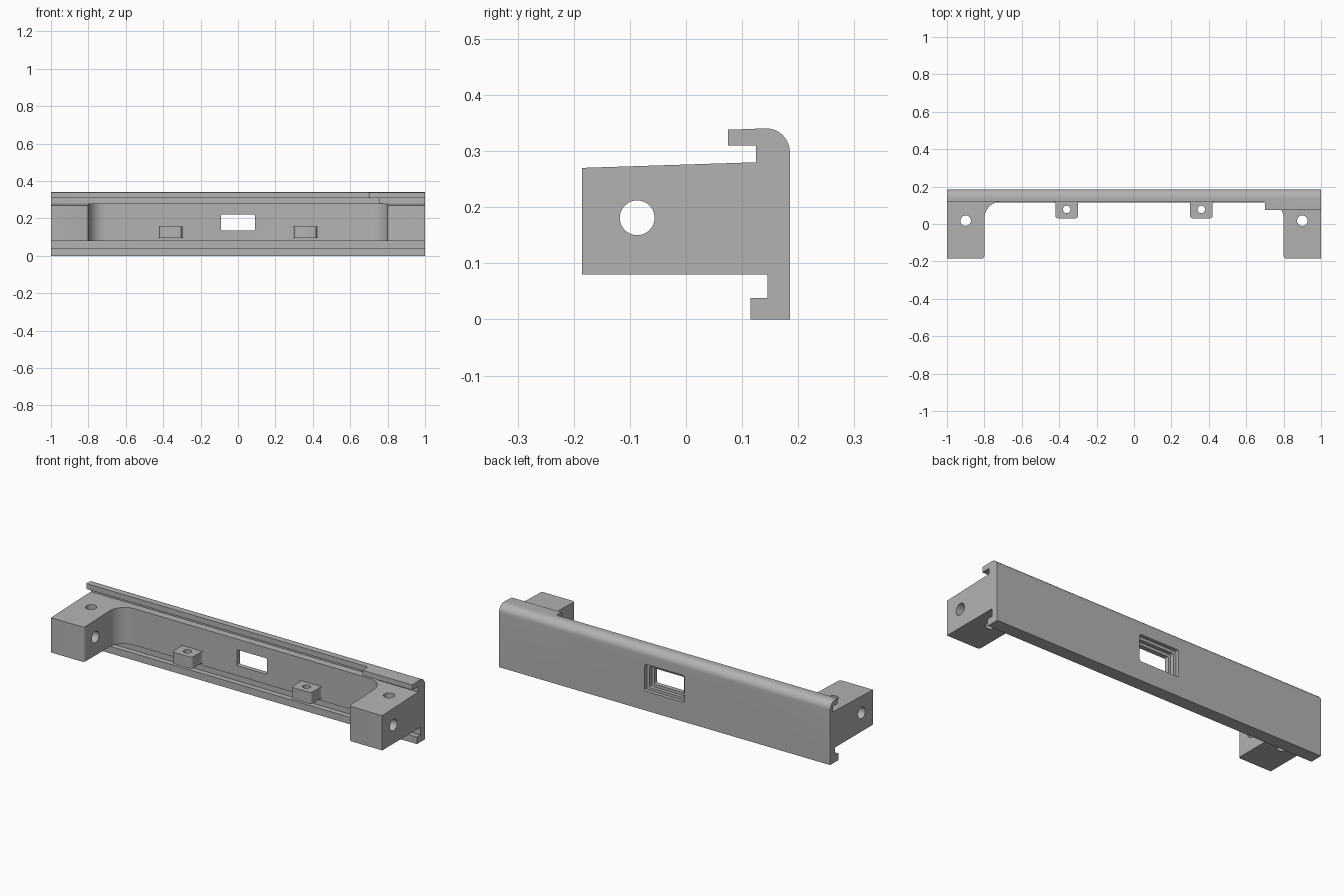
import bpy, bmesh, math
from mathutils import Vector

if "Cube" in bpy.data.objects:
    bpy.data.objects.remove(bpy.data.objects["Cube"], do_unlink=True)

grey = bpy.data.materials.new("light grey")
grey.use_nodes = True
COLOUR = (0.45, 0.45, 0.45, 1)
grey.diffuse_color = COLOUR
grey.node_tree.nodes["Principled BSDF"].inputs["Base Color"].default_value = COLOUR


def rounded(corners, steps=10):
    """Outline from (u, v, radius) corners, each filleted by its radius."""
    out = []
    for i, (u, v, r) in enumerate(corners):
        p = Vector((u, v))
        if r == 0:
            out.append(p)
            continue
        a = (Vector(corners[i - 1][:2]) - p).normalized()
        b = (Vector(corners[(i + 1) % len(corners)][:2]) - p).normalized()
        half = a.angle(b) / 2
        centre = p + (a + b).normalized() * (r / math.sin(half))
        start = p + a * (r / math.tan(half)) - centre
        end = p + b * (r / math.tan(half)) - centre
        sweep = start.angle(end)
        for k in range(steps + 1):
            t = k / steps
            out.append(centre + (start * math.sin((1 - t) * sweep)
                                 + end * math.sin(t * sweep)) / math.sin(sweep))
    return out


def rect(u0, u1, v0, v1, r=0):
    return rounded([(u0, v0, r), (u1, v0, r), (u1, v1, r), (u0, v1, r)])


def circle(u, v, r, n=40):
    return [Vector((u + r * math.cos(math.tau * k / n), v + r * math.sin(math.tau * k / n)))
            for k in range(n)]


def prism(name, outline, axis, lo, hi):
    """Extrude a 2D outline along x, y or z."""
    place = {"x": lambda p, w: (w, p.x, p.y),
             "y": lambda p, w: (p.x, w, p.y),
             "z": lambda p, w: (p.x, p.y, w)}[axis]
    bm = bmesh.new()
    rings = [[bm.verts.new(place(p, w)) for p in outline] for w in (lo, hi)]
    bm.faces.new(rings[0])
    bm.faces.new(rings[1])
    n = len(outline)
    for i in range(n):
        j = (i + 1) % n
        bm.faces.new((rings[0][i], rings[0][j], rings[1][j], rings[1][i]))
    bmesh.ops.recalc_face_normals(bm, faces=bm.faces)
    mesh = bpy.data.meshes.new(name)
    bm.to_mesh(mesh)
    bm.free()
    mesh.materials.append(grey)
    obj = bpy.data.objects.new(name, mesh)
    bpy.context.collection.objects.link(obj)
    return obj


def activate(obj):
    bpy.ops.object.select_all(action="DESELECT")
    obj.select_set(True)
    bpy.context.view_layer.objects.active = obj


def cut(obj, outline, axis, lo, hi):
    cutter = prism("cutter", outline, axis, lo, hi)
    cutter.hide_render = True
    mod = obj.modifiers.new("cut", "BOOLEAN")
    mod.operation, mod.solver, mod.object = "DIFFERENCE", "EXACT", cutter
    activate(obj)
    bpy.ops.object.modifier_apply(modifier=mod.name)
    bpy.data.objects.remove(cutter, do_unlink=True)


def smooth(obj):
    activate(obj)
    bpy.ops.object.shade_smooth_by_angle(angle=math.radians(30))


# Full-length side profile: end blocks, wall, top lip and bottom hook
profile = rounded([
    (-0.185, 0.08, 0), (0.145, 0.08, 0), (0.145, 0.038, 0), (0.115, 0.038, 0),
    (0.115, 0, 0), (0.185, 0, 0), (0.185, 0.342, 0.042), (0.075, 0.338, 0),
    (0.075, 0.31, 0), (0.125, 0.31, 0), (0.125, 0.28, 0), (-0.185, 0.27, 0)])
body = prism("bracket_body", profile, "x", -1, 1)

# Bay between the end blocks, with filleted corners
WALL = 0.12
bay = rounded([
    (-0.9, -0.186, 0), (-0.8, -0.186, 0.016), (-0.8, WALL, 0.09), (0.8, WALL, 0.09),
    (0.8, -0.186, 0.016), (0.9, -0.186, 0), (0.9, -0.3, 0), (-0.9, -0.3, 0)])
cut(body, bay, "z", 0.06, 0.295)

# Shorter lip and deeper groove along most of the top
cut(body, rounded([(-1.1, 0, 0), (0.7, 0, 0), (0.7, WALL, 0.01), (-1.1, WALL, 0)]),
    "z", 0.295, 0.4)
cut(body, rect(-1.1, 0.755, 0, 0.16), "z", 0.28, 0.31)

# Window, stepped wider towards the back
cut(body, rect(-0.09, 0.09, 0.135, 0.222, 0.006), "y", 0, 0.3)
cut(body, rect(-0.105, 0.105, 0.12, 0.237, 0.01), "y", 0.145, 0.3)
cut(body, rect(-0.12, 0.12, 0.105, 0.252, 0.012), "y", 0.165, 0.3)

# Screw holes through the end blocks
cut(body, circle(-0.087, 0.181, 0.031), "x", -1.1, 1.1)
for side in (-1, 1):
    cut(body, circle(side * 0.9, 0.018, 0.028), "z", 0.05, 0.305)
smooth(body)

# Screw tabs on the wall, flared where they meet it
for label, x in (("right", -0.36), ("left", 0.36)):
    outline = rounded([
        (x - 0.08, WALL, 0), (x - 0.06, WALL, 0.012), (x - 0.06, 0.03, 0.015),
        (x + 0.06, 0.03, 0.015), (x + 0.06, WALL, 0.012), (x + 0.08, WALL, 0),
        (x + 0.08, WALL + 0.004, 0), (x - 0.08, WALL + 0.004, 0)])
    tab = prism(label + "_screw_tab", outline, "z", 0.094, 0.157)
    cut(tab, circle(x, 0.078, 0.02), "z", 0, 0.3)
    smooth(tab)
